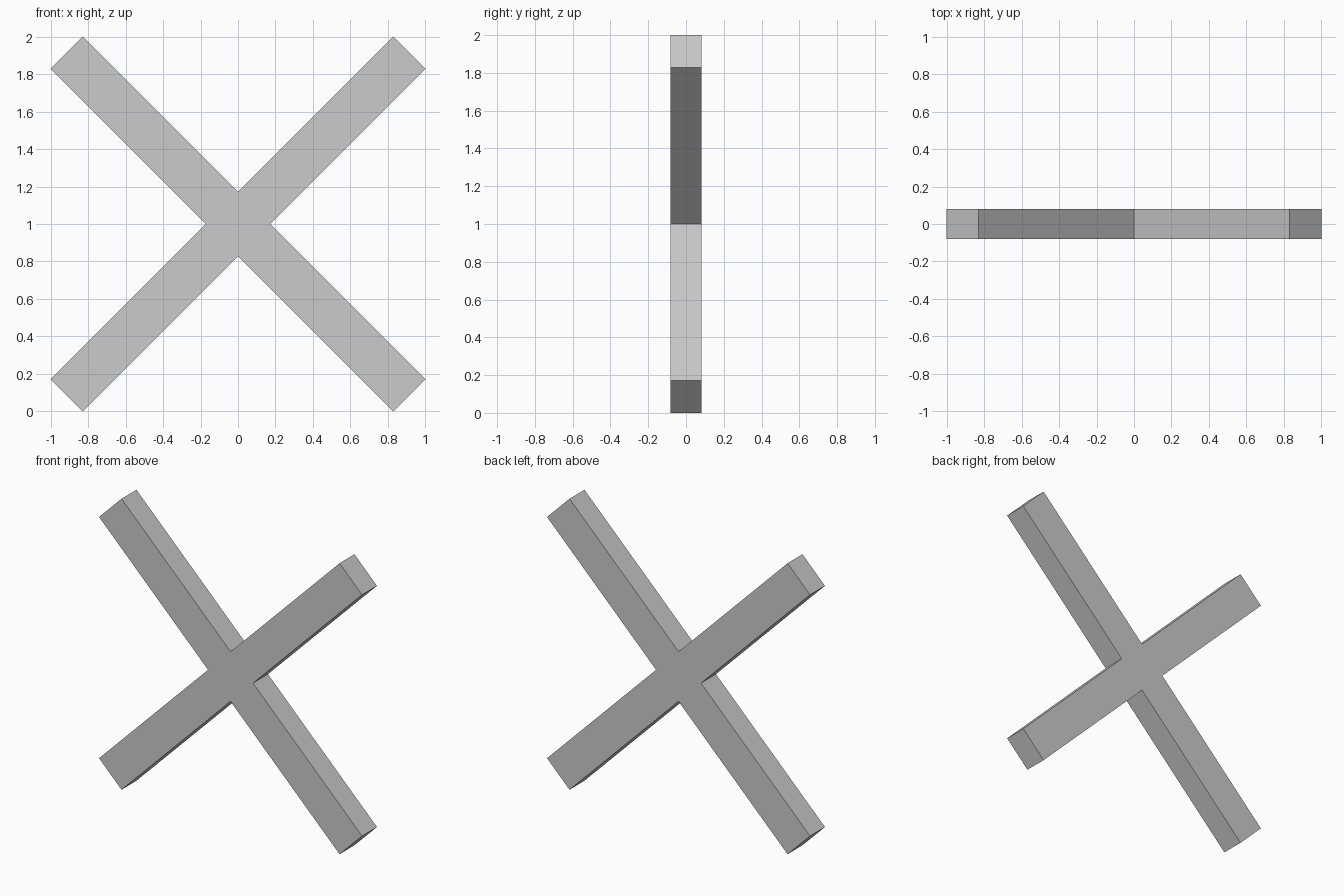
import bpy, bmesh

if "Cube" in bpy.data.objects:
    bpy.data.objects.remove(bpy.data.objects["Cube"])

NOTCH = 0.171   # distance from centre to each inner corner
HALF_DEPTH = 0.081

# One arm of the cross, repeated by quarter turns around the centre
arm = [(0, NOTCH), (1 - NOTCH, 1), (1, 1 - NOTCH)]
outline = []
for turn in range(4):
    outline += arm
    arm = [(z, -x) for x, z in arm]

# Extrude the outline from front to back
bm = bmesh.new()
face = bm.faces.new([bm.verts.new((x, -HALF_DEPTH, z + 1)) for x, z in outline])
extruded = bmesh.ops.extrude_face_region(bm, geom=[face], use_keep_orig=True)
back = [v for v in extruded["geom"] if isinstance(v, bmesh.types.BMVert)]
bmesh.ops.translate(bm, verts=back, vec=(0, 2 * HALF_DEPTH, 0))
bmesh.ops.recalc_face_normals(bm, faces=bm.faces)

mesh = bpy.data.meshes.new("diagonal_cross")
bm.to_mesh(mesh)
bm.free()
bpy.context.collection.objects.link(bpy.data.objects.new("diagonal_cross", mesh))
